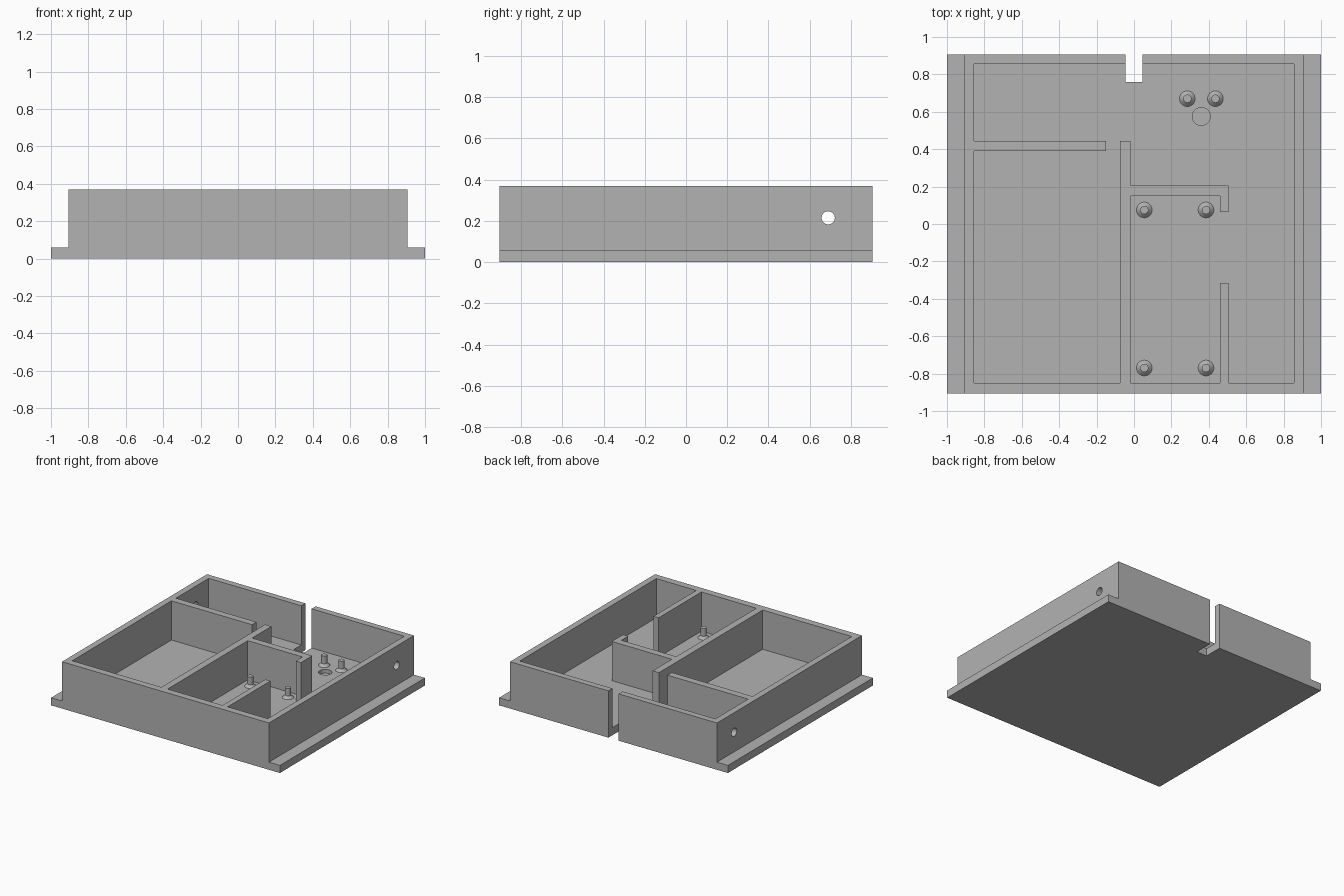
import bpy, bmesh, math
from mathutils import Matrix

cube = bpy.data.objects.get("Cube")
if cube:
    bpy.data.objects.remove(cube, do_unlink=True)

# Single flat grey
grey = bpy.data.materials.new("plain_grey")
grey.use_nodes = True
GREY = (0.45, 0.45, 0.45, 1)
grey.diffuse_color = GREY
grey.node_tree.nodes["Principled BSDF"].inputs["Base Color"].default_value = GREY

FLOOR, TOP = 0.06, 0.37   # floor surface and wall top
OUT, INN = 0.905, 0.855   # outer and inner wall faces
SLOT = 0.045              # half width of the rear slot


def finish(name, bm):
    bmesh.ops.recalc_face_normals(bm, faces=bm.faces)
    mesh = bpy.data.meshes.new(name)
    bm.to_mesh(mesh)
    bm.free()
    mesh.materials.append(grey)
    obj = bpy.data.objects.new(name, mesh)
    bpy.context.collection.objects.link(obj)
    return obj


def extrude(name, outline, z0, z1):
    bm = bmesh.new()
    face = bm.faces.new([bm.verts.new((x, y, z0)) for x, y in outline])
    res = bmesh.ops.extrude_face_region(bm, geom=[face], use_keep_orig=True)
    verts = [v for v in res["geom"] if isinstance(v, bmesh.types.BMVert)]
    bmesh.ops.translate(bm, verts=verts, vec=(0, 0, z1 - z0))
    return finish(name, bm)


def drill(target, radius, length, matrix):
    bm = bmesh.new()
    bmesh.ops.create_cone(bm, cap_ends=True, segments=40, radius1=radius,
                          radius2=radius, depth=length, matrix=matrix)
    cutter = finish("cutter", bm)
    cutter.hide_render = True
    mod = target.modifiers.new("hole", 'BOOLEAN')
    mod.operation, mod.solver, mod.object = 'DIFFERENCE', 'EXACT', cutter
    bpy.context.view_layer.objects.active = target
    bpy.ops.object.modifier_apply(modifier=mod.name)
    bpy.data.objects.remove(cutter, do_unlink=True)


def smooth(obj):
    bpy.ops.object.select_all(action='DESELECT')
    obj.select_set(True)
    bpy.context.view_layer.objects.active = obj
    bpy.ops.object.shade_smooth_by_angle(angle=math.radians(30))


# Base plate with side flanges and rear notch
base = extrude("base_plate", [
    (-1, -OUT), (1, -OUT), (1, OUT), (SLOT, OUT), (SLOT, 0.76),
    (-SLOT, 0.76), (-SLOT, OUT), (-1, OUT)], 0, FLOOR)

# Outer walls and partitions as one continuous outline
walls = extrude("walls", [
    (SLOT, OUT), (OUT, OUT), (OUT, -OUT), (-OUT, -OUT), (-OUT, OUT), (-SLOT, OUT),
    (-SLOT, INN), (-INN, INN),
    (-INN, 0.445), (-0.15, 0.445), (-0.15, 0.39), (-INN, 0.39),      # left partition
    (-INN, -0.85), (-0.075, -0.85), (-0.075, 0.445), (-0.02, 0.445),  # centre partition
    (-0.02, 0.205), (0.505, 0.205), (0.505, 0.065), (0.46, 0.065),    # hooked arm
    (0.46, 0.15), (-0.02, 0.15), (-0.02, -0.85),
    (0.46, -0.85), (0.46, -0.315), (0.505, -0.315), (0.505, -0.85),   # short partition
    (INN, -0.85), (INN, INN), (SLOT, INN)], FLOOR, TOP)

# Side holes through both walls, blind recess in the floor
drill(walls, 0.032, 3, Matrix.Translation((0, 0.69, 0.215)) @ Matrix.Rotation(math.pi / 2, 4, 'Y'))
drill(base, 0.048, 0.06, Matrix.Translation((0.36, 0.575, FLOOR)))
smooth(walls)
smooth(base)

# Locating pins with flared feet
PROFILE = [(0.042, FLOOR), (0.022, FLOOR + 0.02), (0.022, 0.14), (0, 0.14)]
PINS = [(0.055, 0.075), (0.385, 0.075), (0.055, -0.77), (0.385, -0.77),
        (0.285, 0.67), (0.435, 0.67)]
for i, (px, py) in enumerate(PINS):
    bm = bmesh.new()
    ring = [bm.verts.new((r, 0, z)) for r, z in PROFILE]
    edges = [bm.edges.new(pair) for pair in zip(ring, ring[1:])]
    bmesh.ops.spin(bm, geom=ring + edges, cent=(0, 0, 0), axis=(0, 0, 1),
                   angle=math.tau, steps=32)
    bmesh.ops.remove_doubles(bm, verts=bm.verts, dist=0.0001)
    pin = finish(f"locating_pin_{i + 1}", bm)
    pin.location = (px, py, 0)
    smooth(pin)
